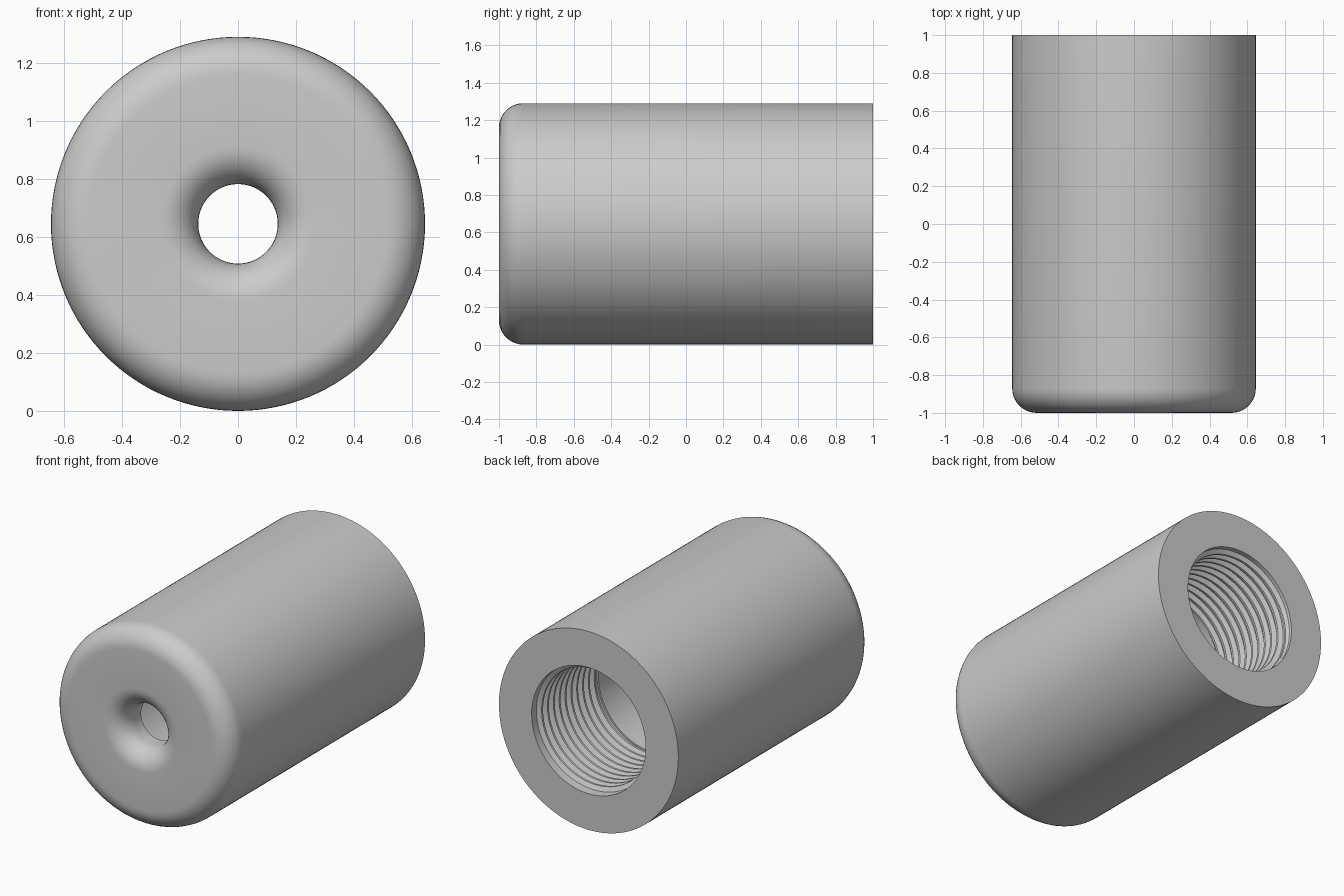
import bpy, bmesh
from math import pi, sin, cos, radians, tau

cube = bpy.data.objects.get("Cube")
if cube:
    bpy.data.objects.remove(cube)

R = 0.645          # outer radius, also the height of the axis
FILLET = 0.13
THROAT = 0.137     # narrow front hole
BORE = 0.41        # wide rear bore
CREST = 0.38       # thread inner radius
PITCH = 0.06
THREAD_END = 0.33
SEGMENTS = 128

grey = bpy.data.materials.new("plain grey")
grey.use_nodes = True
grey.diffuse_color = (0.6, 0.6, 0.6, 1)
grey.node_tree.nodes["Principled BSDF"].inputs["Base Color"].default_value = (0.6, 0.6, 0.6, 1)


def finish(name, bm):
    mesh = bpy.data.meshes.new(name)
    bmesh.ops.recalc_face_normals(bm, faces=bm.faces)
    bm.to_mesh(mesh)
    bm.free()
    obj = bpy.data.objects.new(name, mesh)
    obj.location.z = R
    mesh.materials.append(grey)
    bpy.context.collection.objects.link(obj)
    bpy.ops.object.select_all(action='DESELECT')
    obj.select_set(True)
    bpy.context.view_layer.objects.active = obj
    bpy.ops.object.shade_smooth_by_angle(angle=radians(30))
    return obj


def arc(r, y, start, end, steps=10):
    angles = [radians(start + (end - start) * i / steps) for i in range(steps + 1)]
    return [(r + FILLET * cos(a), y + FILLET * sin(a)) for a in angles]


# Sleeve: closed radius/depth section swept around the y axis
section = [(R, 1)]
section += arc(R - FILLET, FILLET - 1, 0, -90)
section += arc(THROAT + FILLET, FILLET - 1, -90, -180)
section += [(THROAT, -0.8), (BORE - 0.01, -0.8), (BORE - 0.01, THREAD_END), (BORE, THREAD_END), (BORE, 1)]
bm = bmesh.new()
rings = [[bm.verts.new((r * cos(tau * i / SEGMENTS), y, r * sin(tau * i / SEGMENTS)))
          for i in range(SEGMENTS)] for r, y in section]
for a, b in zip(rings, rings[1:] + rings[:1]):
    for i in range(SEGMENTS):
        j = (i + 1) % SEGMENTS
        bm.faces.new((a[i], a[j], b[j], b[i]))
finish("sleeve", bm)

# Internal thread: a trapezoid rib wound along the bore, fading out at both ends
turns = (0.97 - THREAD_END) / PITCH
steps = int(turns * 96)
bm = bmesh.new()
previous = None
for s in range(steps + 1):
    angle = tau * turns * s / steps
    y = THREAD_END + PITCH * turns * s / steps
    fade = min(1, s / 24, (steps - s) / 24)
    crest = BORE + 0.002 - (BORE - CREST) * fade
    rib = [(BORE + 0.004, -0.4), (crest, -0.12), (crest, 0.12), (BORE + 0.004, 0.4)]
    row = [bm.verts.new((r * cos(angle), y + PITCH * k, r * sin(angle))) for r, k in rib]
    if previous:
        for i in range(4):
            j = (i + 1) % 4
            bm.faces.new((previous[i], previous[j], row[j], row[i]))
    else:
        bm.faces.new(row)
    previous = row
bm.faces.new(previous)
finish("internal_thread", bm)
